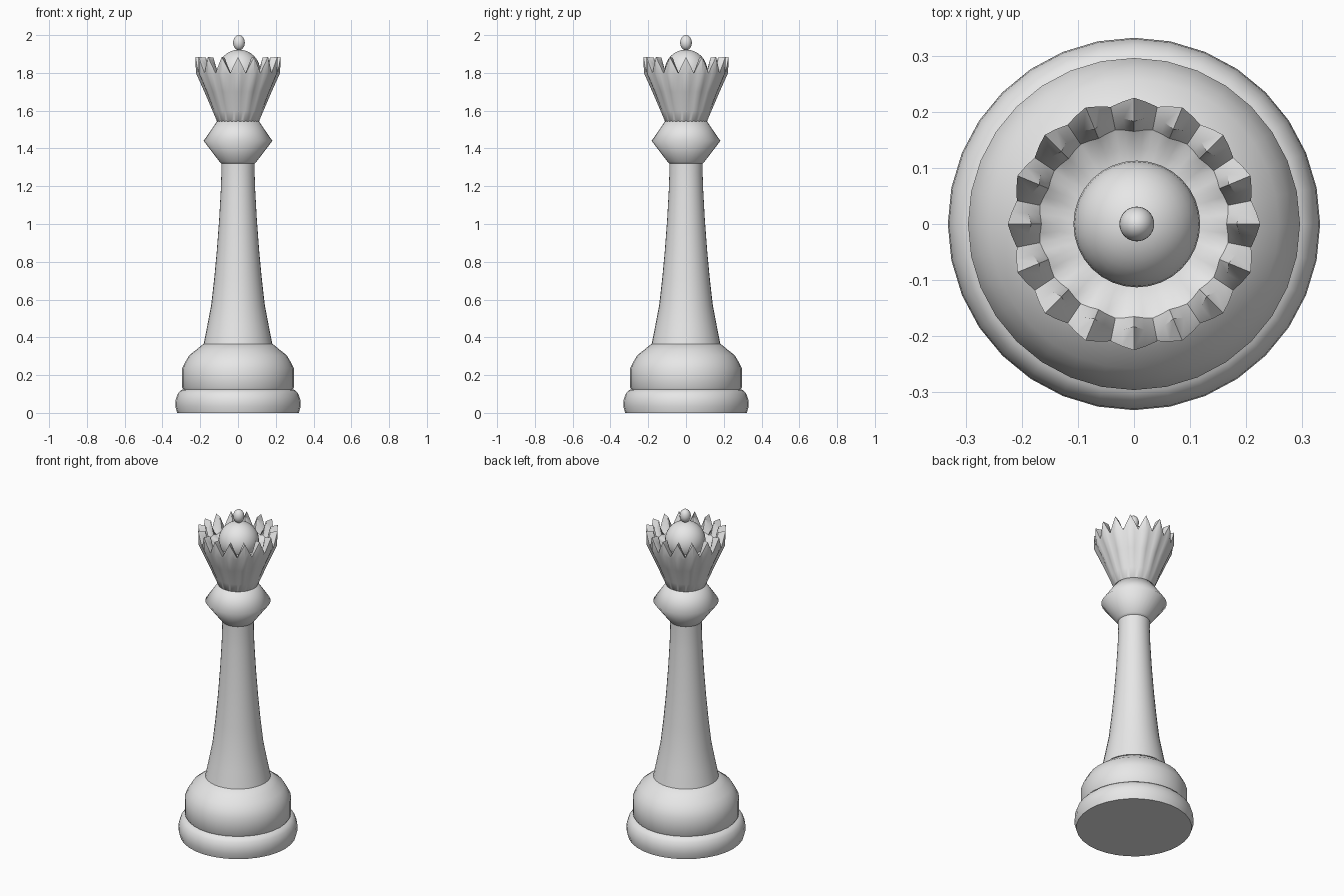
import bpy, bmesh, math

if "Cube" in bpy.data.objects:
    bpy.data.objects.remove(bpy.data.objects["Cube"])

ivory = bpy.data.materials.new("plain_grey")
ivory.diffuse_color = (0.8, 0.8, 0.8, 1)
ivory.use_nodes = True
ivory.node_tree.nodes["Principled BSDF"].inputs["Base Color"].default_value = ivory.diffuse_color


def finish(name, bm, angle):
    bmesh.ops.recalc_face_normals(bm, faces=bm.faces)
    me = bpy.data.meshes.new(name)
    bm.to_mesh(me)
    bm.free()
    me.materials.append(ivory)
    ob = bpy.data.objects.new(name, me)
    bpy.context.collection.objects.link(ob)
    bpy.ops.object.select_all(action='DESELECT')
    ob.select_set(True)
    bpy.context.view_layer.objects.active = ob
    bpy.ops.object.shade_smooth_by_angle(angle=math.radians(angle))
    return ob


def loft(name, levels, sides, angle, x=0.0):
    """Rings from levels; each level is (r, z) or a function of the ring index."""
    bm = bmesh.new()
    rings = []
    for lv in levels:
        ring = []
        for i in range(sides):
            r, z = lv(i) if callable(lv) else lv
            a = 2 * math.pi * i / sides
            ring.append(bm.verts.new((x + r * math.cos(a), r * math.sin(a), z)))
        rings.append(ring)
    for a, b in zip(rings, rings[1:]):
        for i in range(sides):
            j = (i + 1) % sides
            bm.faces.new((a[i], a[j], b[j], b[i]))
    bm.faces.new(rings[0][::-1])
    bm.faces.new(rings[-1])
    return finish(name, bm, angle)


# turned foot, pedestal, stem and collar
loft("foot", [(.322, 0), (.332, .035), (.33, .07), (.32, .1), (.3, .122), (.25, .13)], 32, 50)
loft("pedestal", [(.28, .11), (.296, .135), (.296, .235), (.278, .272), (.258, .305),
                  (.22, .335), (.184, .365), (.1, .37)], 32, 50)
loft("stem", [(.183, .36), (.163, .46), (.142, .57), (.126, .71), (.112, .86), (.1, 1.02),
              (.091, 1.18), (.088, 1.27), (.089, 1.35)], 32, 50)
loft("collar", [(.085, 1.315), (.098, 1.33), (.182, 1.44), (.11, 1.545), (.08, 1.55)], 32, 89)

# crown: sixteen points, fluted outside, V notches cut between the points
TEETH, STEP = 16, 4


def valley(i):
    return 1 - abs((i % STEP) - STEP / 2) / (STEP / 2)   # 0 at a tip, 1 at a notch


def fluted(r, z, depth, drop=0.0):
    return lambda i: (r - depth * valley(i), z - drop * valley(i))


loft("crown", [(.09, 1.53), (.112, 1.545), fluted(.135, 1.6, .004), fluted(.178, 1.7, .01),
               fluted(.223, 1.8, .016, .01), fluted(.225, 1.885, .012, .087),
               fluted(.183, 1.88, -.012, .085), fluted(.165, 1.8, -.006, .012),
               (.135, 1.775), (.1, 1.77)], TEETH * STEP, 35)


# dome and finial
def ball(name, r, z, sz):
    bm = bmesh.new()
    bmesh.ops.create_uvsphere(bm, u_segments=32, v_segments=16, radius=r)
    for v in bm.verts:
        v.co.z = v.co.z * sz + z
        v.co.x += .005
    finish(name, bm, 60)


ball("dome", .113, 1.81, 1.0)
ball("finial", .031, 1.96, 1.29)
